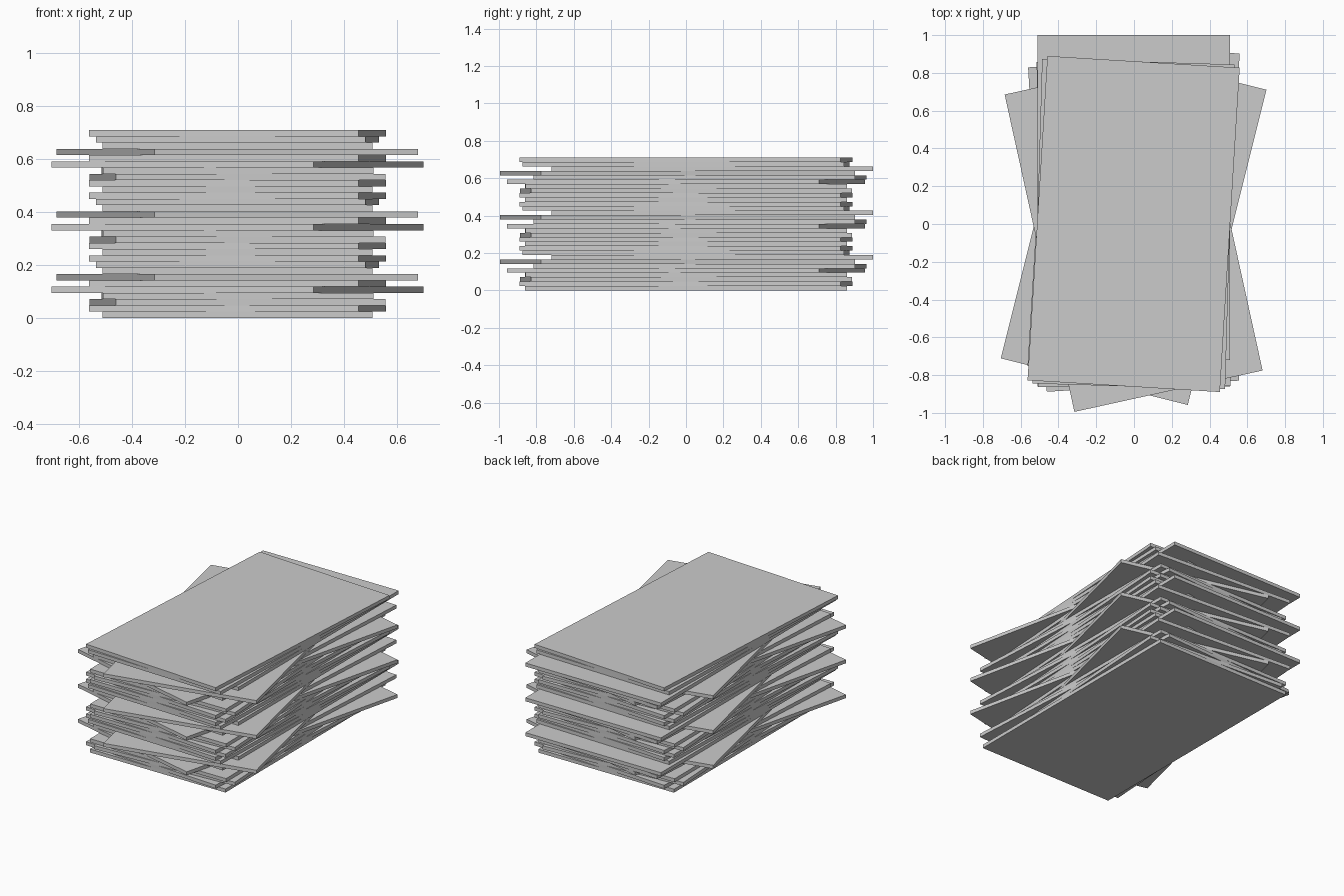
import bpy
import math

cube = bpy.data.objects.get("Cube")
if cube:
    bpy.data.objects.remove(cube, do_unlink=True)

WIDTH, DEPTH, HEIGHT = 1.02, 1.72, 0.71
BUNDLES = 3

# One bundle from bottom to top: turn in degrees, shift along y
BUNDLE = [
    (0, 0), (-3.5, 0), (3.3, 0), (0.2, 0), (-14, 0),
    (-3.5, 0.075), (12.4, -0.045), (0, 0.14), (-1.7, 0), (-3.5, 0),
]
THICKNESS = HEIGHT / (BUNDLES * len(BUNDLE))

# Plain grey card
grey = bpy.data.materials.new("light grey")
grey.use_nodes = True
colour = (0.6, 0.6, 0.6, 1)
grey.diffuse_color = colour
grey.node_tree.nodes["Principled BSDF"].inputs["Base Color"].default_value = colour


def add_sheet(level, turn, shift):
    z = (level + 0.5) * THICKNESS
    bpy.ops.mesh.primitive_cube_add(
        size=1, location=(-0.002, shift, z), rotation=(0, 0, math.radians(turn)))
    sheet = bpy.context.object
    sheet.name = f"sheet_{level + 1:02d}"
    sheet.scale = (WIDTH, DEPTH, THICKNESS)
    sheet.data.materials.append(grey)


# Loose stack: the same bundle repeated upwards
for level, (turn, shift) in enumerate(BUNDLE * BUNDLES):
    add_sheet(level, turn, shift)
